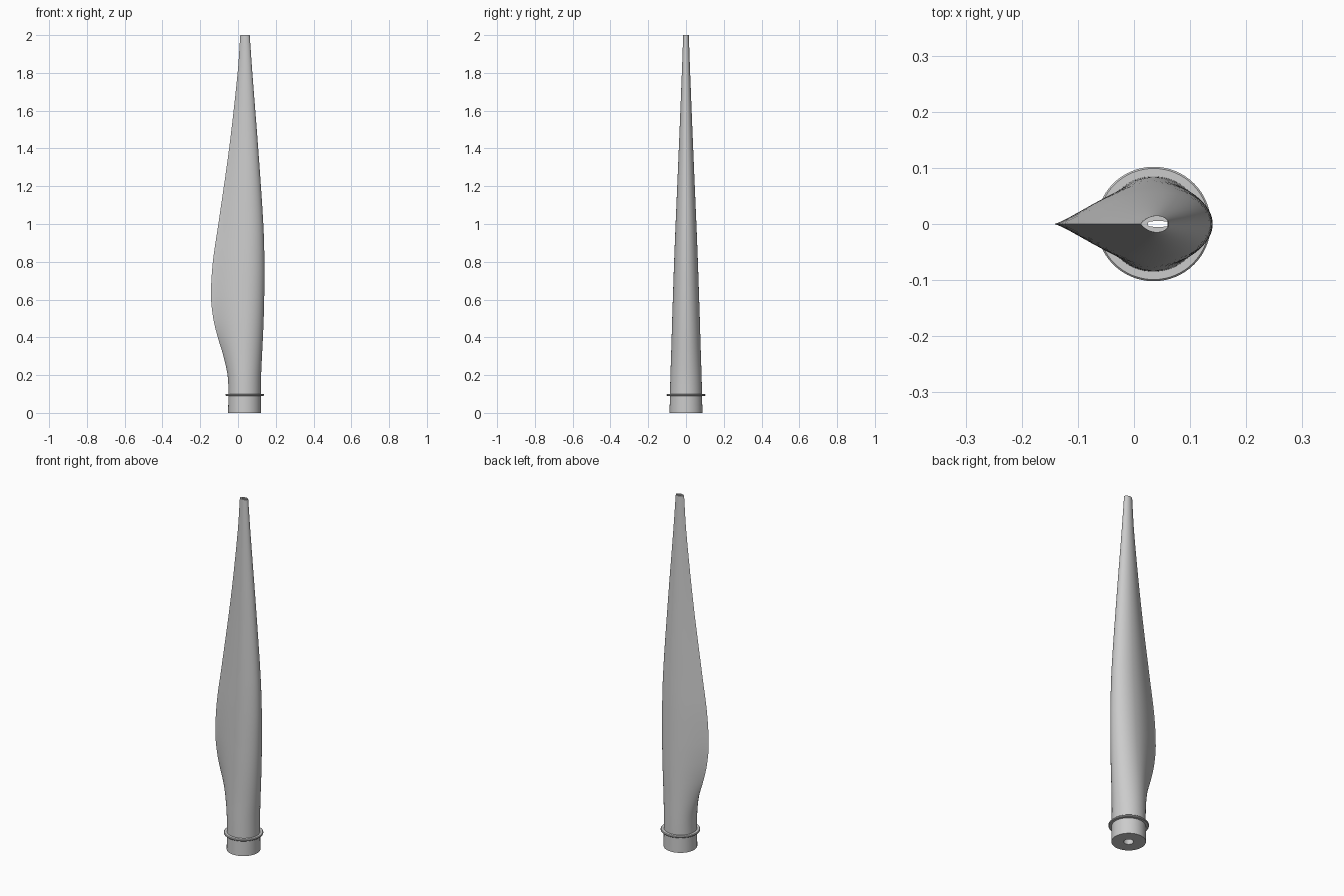
import bpy
import bmesh
from math import cos, sin, pi, radians

cube = bpy.data.objects.get("Cube")
if cube:
    bpy.data.objects.remove(cube)

SIDES = 64
ROOT_X = 0.035
ROOT_R = 0.087

grey = bpy.data.materials.new("light grey")
grey.use_nodes = True
colour = (0.6, 0.6, 0.6, 1)
grey.diffuse_color = colour
grey.node_tree.nodes["Principled BSDF"].inputs["Base Color"].default_value = colour

# Blade stations: height, trailing x, leading x, half thickness, tail sharpness
STATIONS = [
    (0.0, -0.052, 0.122, 0.087, 1.0),
    (0.18, -0.053, 0.122, 0.083, 1.0),
    (0.3, -0.077, 0.127, 0.079, 1.5),
    (0.4, -0.107, 0.132, 0.076, 2.1),
    (0.5, -0.131, 0.136, 0.073, 2.5),
    (0.62, -0.143, 0.139, 0.069, 2.7),
    (0.8, -0.133, 0.140, 0.063, 2.7),
    (1.0, -0.104, 0.134, 0.055, 2.6),
    (1.4, -0.047, 0.107, 0.038, 2.3),
    (1.8, -0.002, 0.076, 0.022, 1.9),
    (2.0, 0.012, 0.062, 0.015, 1.7),
]


def spline(a, b, c, d, t):
    """Smooth station blend with slopes scaled to uneven spacing."""
    gap = c[0] - b[0]
    out = [b[0] + gap * t]
    for i in range(1, len(b)):
        s0 = (c[i] - a[i]) / max(c[0] - a[0], gap) * gap
        s1 = (d[i] - b[i]) / max(d[0] - b[0], gap) * gap
        out.append((1 + 2 * t) * (1 - t) ** 2 * b[i] + t * (1 - t) ** 2 * s0
                   + t * t * (3 - 2 * t) * c[i] + t * t * (t - 1) * s1)
    return out


def airfoil(z, tail, lead, half, sharp):
    """Circle at the root, teardrop further out."""
    widest = tail + (lead - tail) * (0.5 + 0.1 * (sharp - 1))
    ring = []
    for k in range(SIDES):
        a = 2 * pi * k / SIDES
        c, s = cos(a), sin(a)
        reach = lead - widest if c > 0 else widest - tail
        power = 1 if c > 0 else sharp
        y = half * abs(s) ** power * (1 if s > 0 else -1)
        ring.append((widest + reach * c, y, z))
    return ring


def bore(z, centre, rx, ry, square):
    """Opening of the hollow core."""
    ring = []
    for k in range(SIDES):
        a = 2 * pi * k / SIDES
        c, s = cos(a), sin(a)
        x = rx * abs(c) ** square * (1 if c > 0 else -1)
        y = ry * abs(s) ** square * (1 if s > 0 else -1)
        ring.append((centre + x, y, z))
    return ring


def loft(name, rings):
    """Closed loft: the last ring joins back to the first."""
    bm = bmesh.new()
    rows = [[bm.verts.new(p) for p in ring] for ring in rings]
    for i, row in enumerate(rows):
        nxt = rows[(i + 1) % len(rows)]
        for k in range(SIDES):
            j = (k + 1) % SIDES
            bm.faces.new((row[k], row[j], nxt[j], nxt[k]))
    bmesh.ops.recalc_face_normals(bm, faces=bm.faces)
    mesh = bpy.data.meshes.new(name)
    bm.to_mesh(mesh)
    bm.free()
    obj = bpy.data.objects.new(name, mesh)
    bpy.context.collection.objects.link(obj)
    mesh.materials.append(grey)
    bpy.ops.object.select_all(action="DESELECT")
    obj.select_set(True)
    bpy.context.view_layer.objects.active = obj
    bpy.ops.object.shade_smooth_by_angle(angle=radians(35))
    return obj


# Hollow blade: outer skin up, flat slotted tip, core back down to the root hole
skin = []
last = len(STATIONS) - 1
for i in range(last):
    four = [STATIONS[min(max(i + o, 0), last)] for o in (-1, 0, 1, 2)]
    skin += [airfoil(*spline(*four, step / 5)) for step in range(5)]
skin.append(airfoil(*STATIONS[last]))
core = [bore(2, 0.043, 0.018, 0.005, 0.5), bore(0, ROOT_X, 0.025, 0.025, 1)]
loft("blade", skin + core)

# Thin flange around the root
flange = [(0.08, 0.09), (0.099, 0.09), (0.102, 0.093),
          (0.102, 0.098), (0.099, 0.101), (0.08, 0.101)]
loft("root_flange", [bore(z, ROOT_X, r, r, 1) for r, z in flange])
